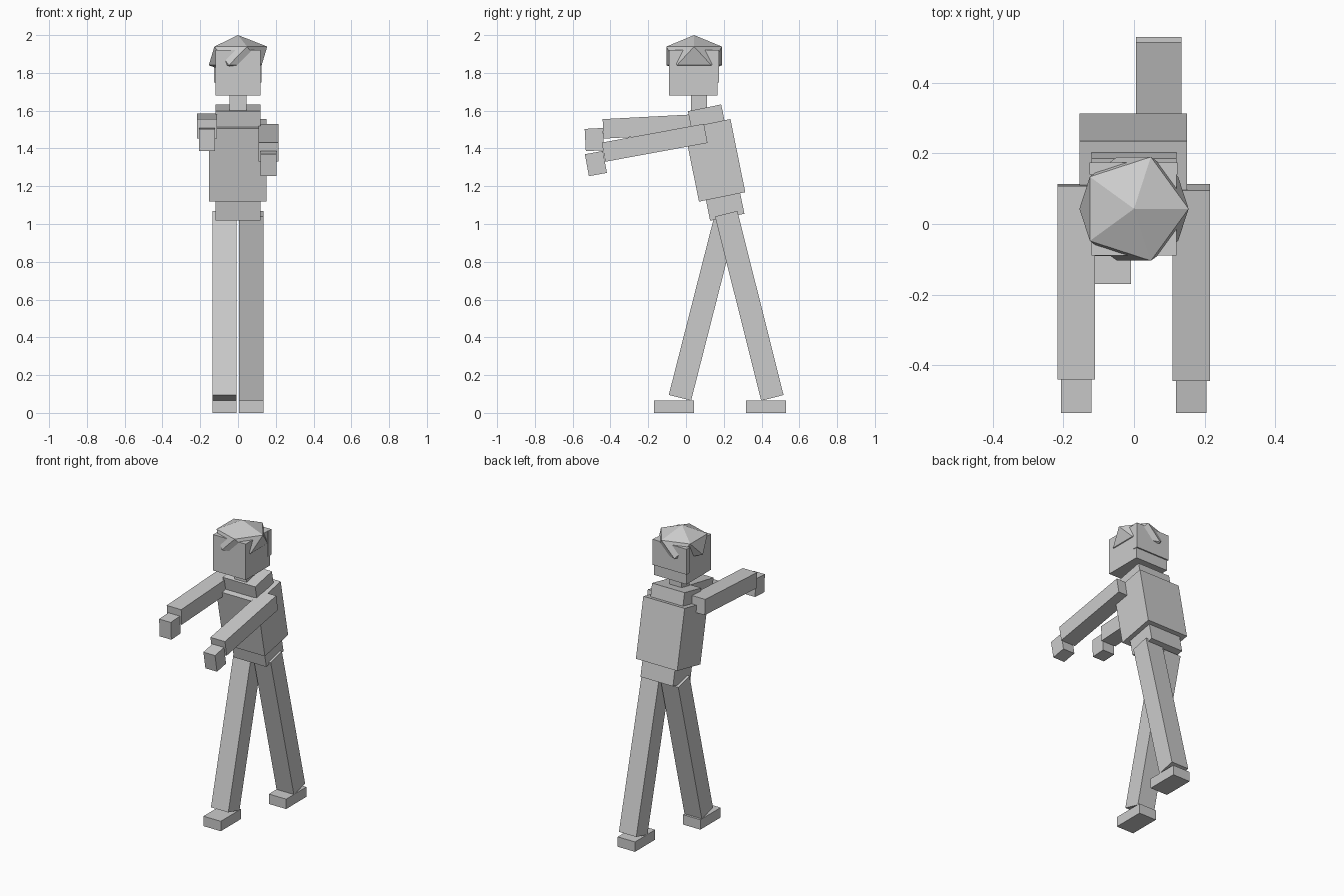
import bpy, math
from mathutils import Matrix

cube = bpy.data.objects.get("Cube")
if cube:
    bpy.data.objects.remove(cube, do_unlink=True)

GREY = (0.6, 0.6, 0.6, 1)
mat = bpy.data.materials.new("plain_grey")
mat.use_nodes = True
mat.diffuse_color = GREY
mat.node_tree.nodes["Principled BSDF"].inputs["Base Color"].default_value = GREY


def box(name, centre, size, tilt=0):
    """Box of the given size, leaned about the x axis (positive leans forward)."""
    bpy.ops.mesh.primitive_cube_add(size=1)
    ob = bpy.context.object
    ob.name = name
    ob.data.transform(Matrix.Diagonal((*size, 1)))
    ob.location = centre
    ob.rotation_euler.x = math.radians(tilt)
    ob.data.materials.append(mat)
    return ob


# Leaning trunk
LEAN = 11.5
box("torso", (-0.002, 0.152, 1.337), (0.305, 0.25, 0.395), LEAN)
box("shoulders", (0, 0.108, 1.566), (0.24, 0.18, 0.1), LEAN)
box("pelvis", (0, 0.207, 1.092), (0.24, 0.185, 0.115), LEAN)

# Head
box("neck", (0, 0.068, 1.64), (0.09, 0.085, 0.12))
box("head", (0, 0.038, 1.8), (0.24, 0.256, 0.24))
box("back_hair", (-0.001, 0.158, 1.835), (0.25, 0.034, 0.17))

# Faceted hair cap, a flattened icosahedron
bpy.ops.mesh.primitive_ico_sphere_add(subdivisions=1, radius=1)
hair = bpy.context.object
hair.name = "hair_cap"
top = max(hair.data.vertices, key=lambda v: v.co.z).co
ring = max((v.co for v in hair.data.vertices if 0.2 < v.co.z < 0.8), key=lambda c: c.x)
turn = Matrix.Rotation(-math.atan2(ring.y, ring.x), 4, "Z")
hair.data.transform(Matrix.Diagonal((0.173, 0.173, 0.11, 1)) @ turn)
hair.location = (0, 0.043, 1.89)
hair.data.materials.append(mat)

# Striding legs and feet: side, x, leg y, foot y, tilt
for side, x, leg_y, foot_y, tilt in (("right", -0.072, 0.092, -0.064, -14.3),
                                     ("left", 0.07, 0.335, 0.423, 14.1)):
    box(side + "_leg", (x, leg_y, 0.567), (0.128, 0.122, 1.005), tilt)
    box(side + "_foot", (x, foot_y, 0.033), (0.128, 0.213, 0.066))

# Outstretched arms and hands: side, x, arm centre, hand centre, tilt
for side, x, arm, hand, tilt in (
        ("right", -0.164, (-0.164, 1.518), (-0.485, 1.447), 3),
        ("left", 0.162, (-0.166, 1.43), (-0.477, 1.32), 10.4)):
    box(side + "_arm", (x, *arm), (0.107, 0.55, 0.103), tilt)
    box(side + "_hand", (x, *hand), (0.086, 0.097, 0.118), tilt)
